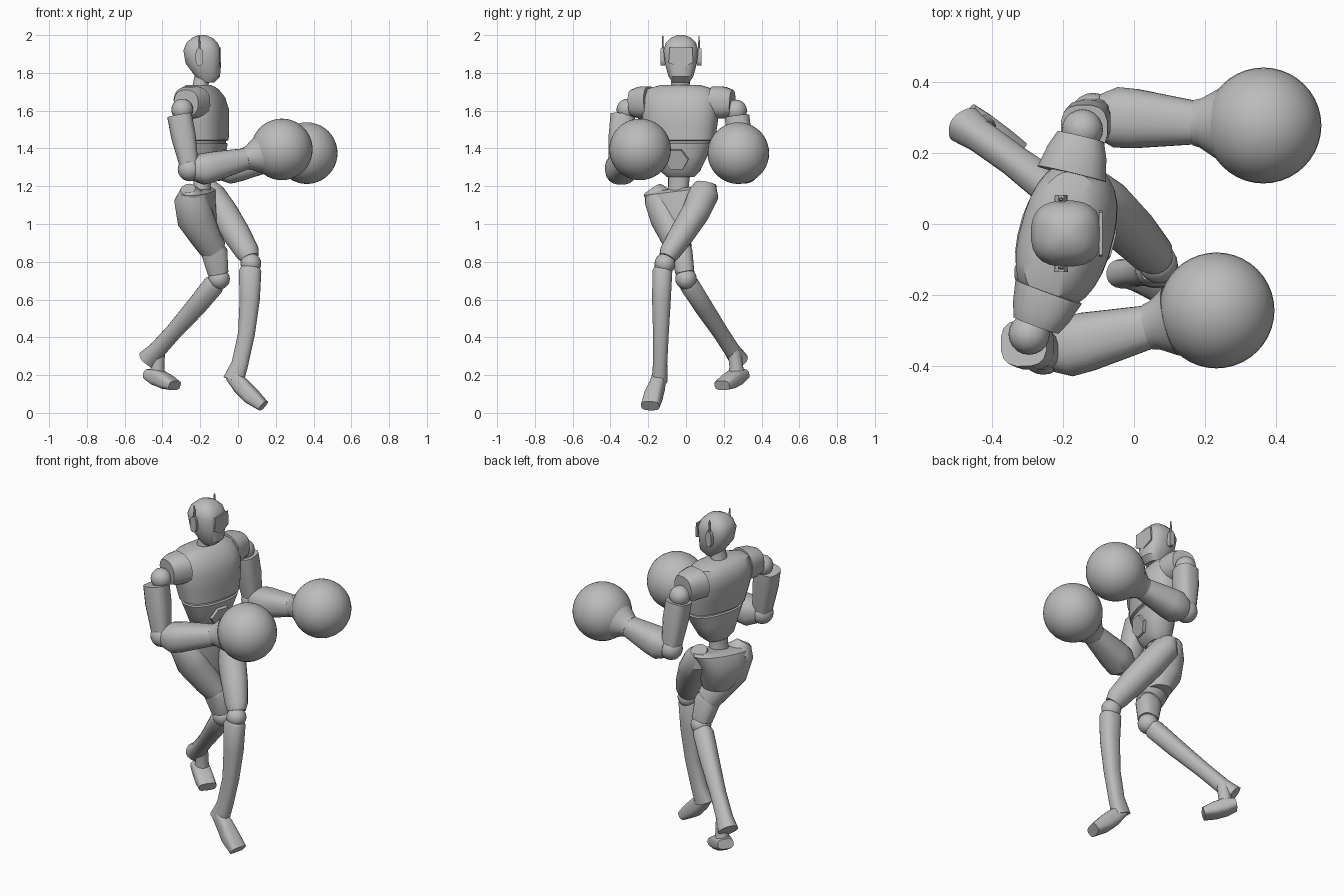
import bpy, bmesh, math
from mathutils import Vector, Matrix

cube = bpy.data.objects.get("Cube")
if cube:
    bpy.data.objects.remove(cube)

grey = bpy.data.materials.new("plain_grey")
grey.use_nodes = True
tone = (0.5, 0.5, 0.5, 1)
grey.diffuse_color = tone
grey.node_tree.nodes["Principled BSDF"].inputs["Base Color"].default_value = tone

X, Y, Z = Vector((1, 0, 0)), Vector((0, 1, 0)), Vector((0, 0, 1))
FACING = Vector((math.cos(0.26), -math.sin(0.26), 0))
parts = []


def finish(name, bm):
    bmesh.ops.recalc_face_normals(bm, faces=bm.faces)
    mesh = bpy.data.meshes.new(name)
    bm.to_mesh(mesh)
    bm.free()
    mesh.materials.append(grey)
    obj = bpy.data.objects.new(name, mesh)
    bpy.context.collection.objects.link(obj)
    parts.append(obj)
    return obj


def loft(name, rings, ref=X, normal=None, power=2.0, sides=20):
    """Skin rings of (x, y, z, half size along ref, half size across)."""
    bm = bmesh.new()
    loops = []
    pts = [Vector(r[:3]) for r in rings]
    for i, ring in enumerate(rings):
        t = normal or (pts[min(i + 1, len(pts) - 1)] - pts[max(i - 1, 0)]).normalized()
        v = (ref - t * ref.dot(t)).normalized()
        w = t.cross(v)
        loop = []
        for k in range(sides):
            ang = math.tau * (k + 0.5) / sides
            c, s = math.cos(ang), math.sin(ang)
            c = math.copysign(abs(c) ** (2 / power), c)
            s = math.copysign(abs(s) ** (2 / power), s)
            loop.append(bm.verts.new(pts[i] + v * c * ring[3] + w * s * ring[4]))
        loops.append(loop)
    for a, b in zip(loops, loops[1:]):
        for k in range(sides):
            n = (k + 1) % sides
            bm.faces.new((a[k], a[n], b[n], b[k]))
    bm.faces.new(loops[0])
    bm.faces.new(loops[-1])
    return finish(name, bm)


def ball(name, centre, radius, segments=20):
    bm = bmesh.new()
    bmesh.ops.create_uvsphere(bm, u_segments=segments, v_segments=segments // 2,
                              radius=radius, matrix=Matrix.Translation(centre))
    return finish(name, bm)


def plate(name, centre, outline, across, up, thick):
    """Extruded flat outline given as (across, up) pairs."""
    bm = bmesh.new()
    out = across.cross(up).normalized()
    verts = [bm.verts.new(Vector(centre) + across * a + up * b) for a, b in outline]
    face = bm.faces.new(verts)
    ext = bmesh.ops.extrude_face_region(bm, geom=[face])["geom"]
    bmesh.ops.translate(bm, vec=out * thick,
                        verts=[e for e in ext if isinstance(e, bmesh.types.BMVert)])
    return finish(name, bm)


# Head, visor, ears
loft("head", [(-.165, -.027, 1.75, .04, .045), (-.16, -.027, 1.78, .066, .066),
              (-.185, -.027, 1.85, .093, .085), (-.19, -.027, 1.92, .1, .093),
              (-.19, -.027, 1.96, .083, .08), (-.19, -.027, 1.985, .055, .055),
              (-.19, -.027, 2.0, .02, .02)], normal=Z, power=2.6, sides=24)
plate("visor", (-.098, -.027, 1.89),
      [(-.06, .045), (-.065, -.035), (0, -.065), (.065, -.035), (.06, .045)],
      Y, Z, .009)
for side, label in ((1, "left"), (-1, "right")):
    y = -.027 + side * .096
    loft(f"{label}_ear", [(-.205, y - .012, 1.885, .046, .02), (-.205, y + .012, 1.885, .046, .018)],
         ref=Z, power=3, sides=12)
    loft(f"{label}_antenna", [(-.205, y, 1.92, .009, .006), (-.205, y, 1.995, .004, .003)], sides=6)
loft("neck", [(-.205, -.03, 1.68, .055, .065), (-.2, -.03, 1.73, .042, .05),
              (-.185, -.027, 1.79, .045, .05)], normal=Z)

# Torso with a groove above the belly, and the waist column
torso = [(1.25, -.185, .05, .075), (1.28, -.18, .078, .105), (1.36, -.17, .095, .145),
         (1.425, -.168, .103, .175), (1.43, -.168, .095, .168), (1.44, -.168, .095, .168),
         (1.445, -.17, .11, .185), (1.53, -.18, .122, .2), (1.61, -.19, .13, .21),
         (1.67, -.2, .12, .205), (1.715, -.207, .09, .18), (1.735, -.207, .06, .11)]
loft("torso", [(x, -.03, z, d, w) for z, x, d, w in torso], ref=FACING, normal=Z,
     power=2.4, sides=28)
side_dir = Z.cross(FACING)
hexagon = [(.068 * math.cos(k * math.pi / 3), .06 * math.sin(k * math.pi / 3)) for k in range(6)]
plate("belly_plate", (-.09, -.05, 1.345), hexagon, side_dir,
      (Z + FACING * .3).normalized(), .02)
loft("waist", [(-.2, -.04, 1.12, .06, .075), (-.19, -.04, 1.2, .045, .055),
               (-.185, -.035, 1.28, .05, .06)], ref=FACING, normal=Z)

# Pelvis, tilted so the left hip rides higher
hip_up = (Z - Y * .12).normalized()
loft("pelvis", [(-.215, -.03, 1.19, .06, .19), (-.215, -.03, 1.175, .085, .2),
                (-.225, -.03, 1.12, .1, .17), (-.215, -.025, 1.03, .1, .125),
                (-.19, -.02, .95, .07, .075)], ref=FACING, normal=hip_up, power=2.3, sides=24)

# Legs
loft("left_thigh", [(-.16, .105, 1.215, .04, .055), (-.145, .095, 1.16, .075, .08),
                    (-.08, .05, 1.06, .08, .075), (-.01, -.02, .95, .075, .068),
                    (.05, -.085, .85, .064, .056), (.062, -.1, .82, .05, .045)])
loft("right_thigh", [(-.265, -.175, 1.185, .04, .05), (-.255, -.145, 1.14, .085, .08),
                     (-.225, -.105, 1.03, .1, .085), (-.165, -.055, .92, .08, .075),
                     (-.13, -.03, .865, .072, .065)])
loft("right_knee_guard", [(-.135, -.035, .88, .055, .055), (-.125, -.025, .85, .07, .06),
                          (-.105, -.005, .74, .055, .05)], power=2.6)
ball("left_knee", (.068, -.112, .79), .055)
ball("right_knee", (-.1, .0, .71), .057)
loft("left_shin", [(.066, -.122, .77, .05, .045), (.064, -.125, .75, .06, .053),
                   (.062, -.13, .6, .054, .05), (.045, -.133, .42, .045, .042),
                   (.01, -.137, .26, .045, .038), (-.025, -.14, .17, .056, .042)], power=2.4)
loft("right_shin", [(-.115, .01, .695, .045, .045), (-.13, .02, .675, .056, .053),
                    (-.22, .09, .565, .052, .05), (-.34, .18, .43, .043, .043),
                    (-.43, .245, .33, .045, .043), (-.478, .28, .28, .055, .05)], power=2.4)
loft("left_foot", [(-.035, -.14, .2, .035, .036), (.015, -.152, .145, .045, .04),
                   (.07, -.172, .09, .045, .048), (.133, -.19, .037, .03, .05)],
     ref=Z, power=3.2, sides=16)
loft("right_ankle", [(-.42, .255, .33, .035, .035), (-.425, .265, .25, .035, .036),
                     (-.43, .27, .19, .045, .045)])
loft("right_foot", [(-.475, .3, .205, .028, .045), (-.43, .265, .19, .045, .05),
                    (-.38, .225, .165, .04, .052), (-.335, .19, .145, .026, .05)],
     ref=Z, power=3.2, sides=16)

# Arms: shoulder pad, joint balls, upper arm, forearm, cuff and round glove
arms = {
    "left": dict(inner=(-.175, .14, 1.645), pad=(-.15, .245, 1.64), joint=(-.145, .265, 1.6),
                 top=(-.14, .27, 1.57), elbow=(-.115, .305, 1.29), fore=(-.05, .3, 1.295),
                 wrist=(.17, .285, 1.335), glove=(.364, .277, 1.375)),
    "right": dict(inner=(-.24, -.19, 1.645), pad=(-.275, -.285, 1.64), joint=(-.295, -.31, 1.605),
                  top=(-.31, -.335, 1.575), elbow=(-.255, -.36, 1.29), fore=(-.19, -.345, 1.29),
                  wrist=(.04, -.29, 1.345), glove=(.232, -.243, 1.395)),
}
for label, arm in arms.items():
    p = {k: Vector(v) for k, v in arm.items()}
    mid = p["inner"].lerp(p["pad"], .6)
    loft(f"{label}_shoulder_pad", [(*p["inner"], .085, .1), (*mid, .085, .085),
                                   (*p["pad"], .07, .068)], ref=Z, power=2.5)
    ball(f"{label}_shoulder_joint", p["joint"], .058)
    low = p["top"].lerp(p["elbow"], .95)
    loft(f"{label}_upper_arm", [(*p["top"], .066, .066),
                                (*p["top"].lerp(low, .4), .066, .066),
                                (*low, .05, .052)], power=2.8, sides=16)
    ball(f"{label}_elbow", p["elbow"], .064)
    back = p["fore"].lerp(p["elbow"], .75)
    loft(f"{label}_forearm", [(*back, .06, .062), (*p["fore"], .083, .086),
                              (*p["fore"].lerp(p["wrist"], .25), .08, .084),
                              (*p["wrist"], .057, .062)], ref=Z, power=2.4)
    loft(f"{label}_cuff", [(*p["wrist"], .06, .065),
                           (*p["wrist"].lerp(p["glove"], .1), .066, .07),
                           (*p["wrist"].lerp(p["glove"], .35), .098, .1)], ref=Z)
    ball(f"{label}_glove", p["glove"], .163, 40)

# Smooth shading with crisp edges
bpy.ops.object.select_all(action="DESELECT")
for obj in parts:
    obj.select_set(True)
bpy.context.view_layer.objects.active = parts[0]
bpy.ops.object.shade_smooth_by_angle(angle=math.radians(35))
